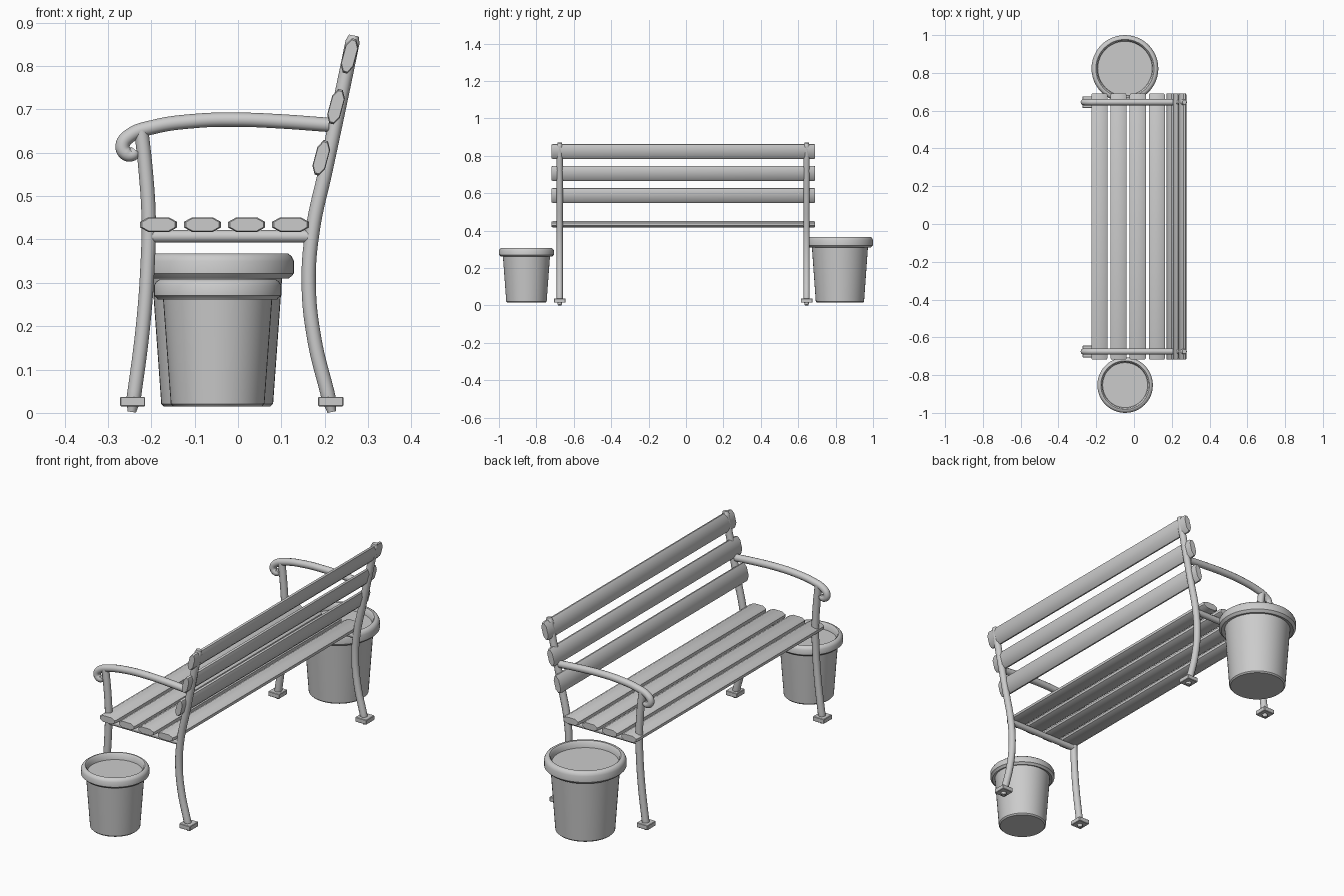
import bpy, bmesh, math
from mathutils import Matrix, Vector

if "Cube" in bpy.data.objects:
    bpy.data.objects.remove(bpy.data.objects["Cube"])

FRAME_Y = {"left": 0.645, "right": -0.675}


def finish(obj, angle=35):
    bpy.ops.object.select_all(action='DESELECT')
    obj.select_set(True)
    bpy.context.view_layer.objects.active = obj
    if obj.type == 'CURVE':
        bpy.ops.object.convert(target='MESH')
    bpy.ops.object.shade_smooth_by_angle(angle=math.radians(angle))


def add_mesh(name, bm):
    bmesh.ops.recalc_face_normals(bm, faces=bm.faces)
    me = bpy.data.meshes.new(name)
    bm.to_mesh(me)
    bm.free()
    obj = bpy.data.objects.new(name, me)
    bpy.context.collection.objects.link(obj)
    return obj


def tube(name, pts, y, r):
    """Round bar through (x, z, radius factor) points at depth y."""
    cu = bpy.data.curves.new(name, 'CURVE')
    cu.dimensions = '3D'
    cu.bevel_depth = r
    cu.bevel_resolution = 4
    cu.resolution_u = 8
    cu.use_fill_caps = True
    sp = cu.splines.new('BEZIER')
    sp.bezier_points.add(len(pts) - 1)
    for bp, p in zip(sp.bezier_points, pts):
        bp.co = (p[0], y, p[1])
        bp.handle_left_type = bp.handle_right_type = 'AUTO'
        bp.radius = p[2] if len(p) > 2 else 1
    obj = bpy.data.objects.new(name, cu)
    bpy.context.collection.objects.link(obj)
    finish(obj)


def slat(name, x, z, width, thick, tilt=0):
    """Plank along y with a chamfered section and slightly tapered ends."""
    a, b = width / 2, thick / 2
    cx, cz = 0.018, 0.010
    sec = [(a, b - cz), (a - cx, b), (-a + cx, b), (-a, b - cz),
           (-a, -b + cz), (-a + cx, -b), (a - cx, -b), (a, -b + cz)]
    bm = bmesh.new()
    rings = []
    for y, s in ((-0.718, 0.9), (-0.711, 1), (0.684, 1), (0.691, 0.9)):
        rings.append([bm.verts.new((px * s, y, pz * s)) for px, pz in sec])
    for r0, r1 in zip(rings, rings[1:]):
        for i in range(8):
            j = (i + 1) % 8
            bm.faces.new((r0[i], r0[j], r1[j], r1[i]))
    bm.faces.new(rings[0])
    bm.faces.new(rings[-1])
    bm.transform(Matrix.Translation((x, 0, z)) @ Matrix.Rotation(tilt, 4, 'Y'))
    finish(add_mesh(name, bm), 40)


def box(name, loc, size):
    bm = bmesh.new()
    bmesh.ops.create_cube(bm, size=1)
    bmesh.ops.scale(bm, vec=size, verts=bm.verts)
    bmesh.ops.translate(bm, vec=loc, verts=bm.verts)
    bmesh.ops.bevel(bm, geom=bm.edges[:], offset=0.002, segments=1, affect='EDGES')
    add_mesh(name, bm)


def lathe(name, profile, loc, steps=48):
    bm = bmesh.new()
    vs = [bm.verts.new((r, 0, z)) for r, z in profile]
    es = [bm.edges.new(p) for p in zip(vs, vs[1:])]
    bmesh.ops.spin(bm, geom=vs + es, cent=(0, 0, 0), axis=(0, 0, 1),
                   angle=2 * math.pi, steps=steps)
    bmesh.ops.remove_doubles(bm, verts=bm.verts, dist=1e-5)
    bmesh.ops.translate(bm, vec=loc, verts=bm.verts)
    finish(add_mesh(name, bm), 40)


# Seat slats
for i, x in enumerate((-0.183, -0.082, 0.020, 0.121)):
    slat(f"seat_slat_{i + 1}", x, 0.434, 0.085, 0.033)

# Backrest slats
for i, (x, z) in enumerate(((0.192, 0.588), (0.226, 0.706), (0.257, 0.823))):
    slat(f"back_slat_{i + 1}", x, z, 0.082, 0.030, math.radians(-75))

# Metal end frames
FRONT_LEG = [(-0.245, 0.002, 0.6), (-0.241, 0.03), (-0.219, 0.2), (-0.208, 0.35),
             (-0.206, 0.45), (-0.213, 0.56), (-0.223, 0.652)]
BACK_LEG = [(0.216, 0.002, 0.6), (0.210, 0.03), (0.176, 0.17), (0.163, 0.30),
            (0.172, 0.42), (0.202, 0.56), (0.236, 0.72), (0.264, 0.855), (0.267, 0.870, 0.7)]
ARM = [(0.210, 0.664), (0.1, 0.672), (0.0, 0.676), (-0.1, 0.673), (-0.2, 0.658),
       (-0.248, 0.640), (-0.266, 0.617), (-0.258, 0.598), (-0.243, 0.596, 0.9),
       (-0.236, 0.606, 0.75)]
for side, y in FRAME_Y.items():
    tube(f"front_leg_{side}", FRONT_LEG, y, 0.0165)
    tube(f"back_leg_{side}", BACK_LEG, y, 0.0165)
    tube(f"armrest_{side}", ARM, y, 0.0165)
    tube(f"seat_support_{side}", [(-0.205, 0.407), (0.168, 0.407)], y, 0.0145)
    for name, x in (("front", -0.243), ("back", 0.214)):
        box(f"{name}_foot_{side}", (x, y, 0.026), (0.058, 0.062, 0.022))


# Planters: tapered body, rounded rim, soil inside
def planter(name, loc, bottom, top, rim, inner, h, rim_h):
    z0, zr = 0.015, h - rim_h
    mid, hw = (rim + inner) / 2, (rim - inner) / 2
    prof = [(0, z0), (bottom - 0.006, z0), (bottom, z0 + 0.006), (top, zr + 0.004),
            (mid + 0.2 * hw, zr), (rim - 0.006, zr + 0.005), (rim, zr + 0.2 * rim_h),
            (rim, h - 0.3 * rim_h), (rim - 0.005, h - 0.006), (rim - 0.013, h),
            (inner + 0.006, h), (inner, h - 0.006), (inner - 0.004, h - 0.03), (0, h - 0.03)]
    lathe(name, prof, loc)


planter("large_planter", (-0.048, 0.823, 0), 0.129, 0.150, 0.177, 0.148, 0.367, 0.057)
planter("small_planter", (-0.047, -0.853, 0), 0.108, 0.126, 0.147, 0.123, 0.308, 0.047)
